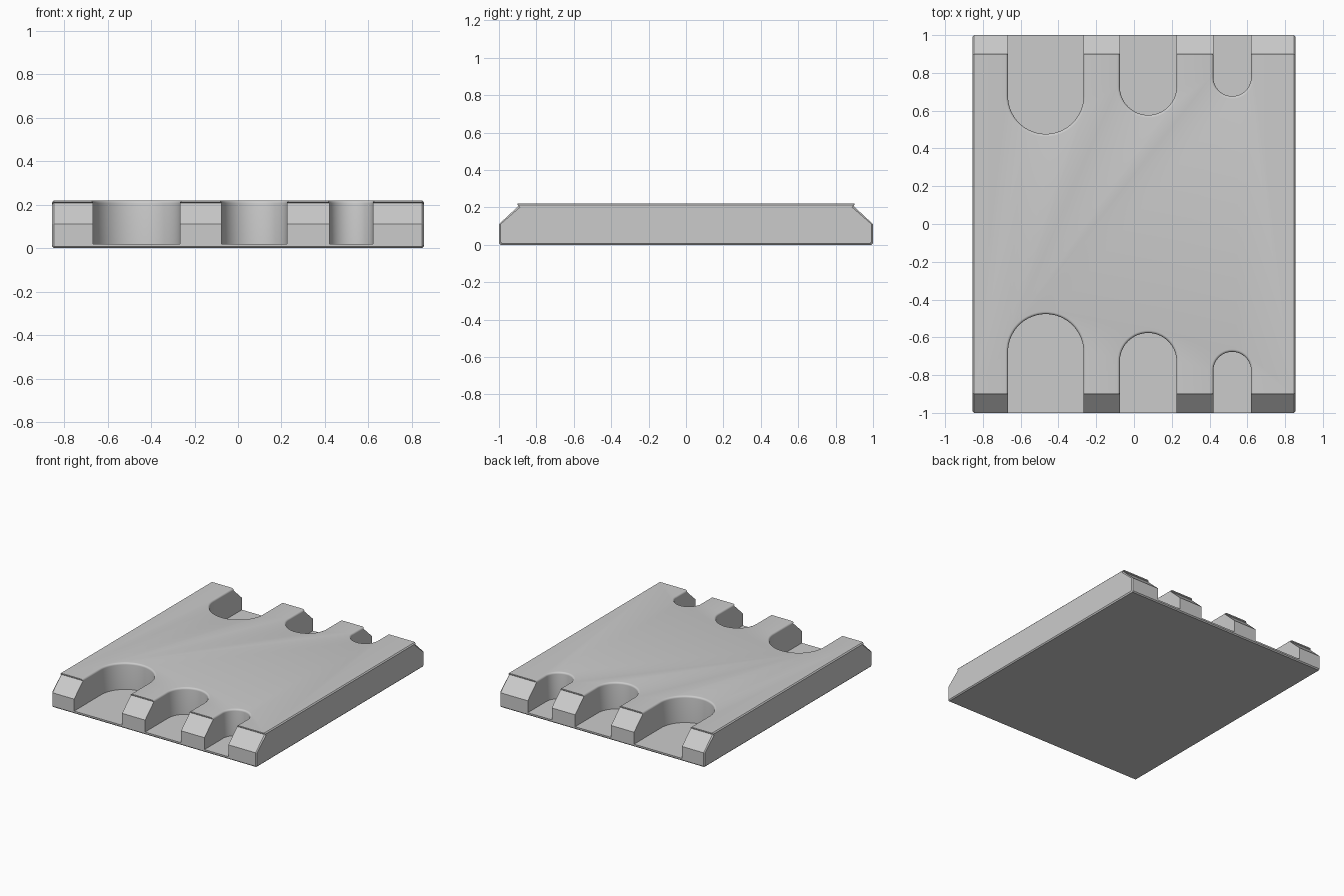
import bpy, bmesh
from math import sin, cos, pi, radians

if "Cube" in bpy.data.objects:
    bpy.data.objects.remove(bpy.data.objects["Cube"])

HALF_X, HEIGHT, EDGE, FLOOR = 0.855, 0.22, 0.008, 0.02

grey = bpy.data.materials.new("plain grey")
grey.use_nodes = True
color = (0.6, 0.6, 0.6, 1)
grey.diffuse_color = color
grey.node_tree.nodes["Principled BSDF"].inputs["Base Color"].default_value = color


def loft(name, rings):
    """Closed solid through a list of equal-length rings."""
    bm = bmesh.new()
    loops = [[bm.verts.new(p) for p in ring] for ring in rings]
    n = len(loops[0])
    for a, b in zip(loops, loops[1:]):
        for i in range(n):
            j = (i + 1) % n
            bm.faces.new((a[i], a[j], b[j], b[i]))
    bm.faces.new(loops[0])
    bm.faces.new(loops[-1])
    bmesh.ops.recalc_face_normals(bm, faces=bm.faces)
    mesh = bpy.data.meshes.new(name)
    bm.to_mesh(mesh)
    bm.free()
    mesh.materials.append(grey)
    obj = bpy.data.objects.new(name, mesh)
    bpy.context.collection.objects.link(obj)
    return obj


# Plate: side profile with chamfered ends and a thin lip, lofted across x
half_profile = [(1 - EDGE, 0), (1, EDGE), (1, 0.11), (0.895, 0.208),
                (0.9, 0.212), (0.9, HEIGHT)]
profile = half_profile + [(-y, z) for y, z in reversed(half_profile)]
mid = HEIGHT / 2


def section(x, inset):
    return [(x, y * (1 - inset), mid + (z - mid) * (1 - inset / mid)) for y, z in profile]


plate = loft("slotted_plate", [
    section(-HALF_X, EDGE), section(-HALF_X + EDGE, 0),
    section(HALF_X - EDGE, 0), section(HALF_X, EDGE)])


# Slot cutter: round-ended channel with a rounded upper rim
def slot_cutter(cx, r, cy, side):
    def ring(z, grow):
        R = r + grow
        pts = [(cx + R * cos(pi * i / 32), side * (cy - R * sin(pi * i / 32)), z)
               for i in range(33)]
        return pts + [(cx - R, side * 1.2, z), (cx + R, side * 1.2, z)]

    rim = 0.014
    rings = [ring(FLOOR, 0)]
    for i in range(6):
        a = pi / 2 * i / 5
        rings.append(ring(HEIGHT - rim + rim * sin(a), rim * (1 - cos(a))))
    rings.append(ring(HEIGHT + 0.05, rim))
    obj = loft("slot_cutter", rings)
    obj.hide_render = True
    return obj


# Three slot sizes, repeated on the front and back ends
bpy.context.view_layer.objects.active = plate
for cx, r, cy in [(-0.467, 0.2, 0.677), (0.075, 0.15, 0.727), (0.52, 0.1, 0.777)]:
    for side in (-1, 1):
        cutter = slot_cutter(cx, r, cy, side)
        mod = plate.modifiers.new("slot", 'BOOLEAN')
        mod.operation = 'DIFFERENCE'
        mod.solver = 'EXACT'
        mod.object = cutter
        bpy.ops.object.modifier_apply(modifier=mod.name)
        bpy.data.objects.remove(cutter)

# Smooth slot walls, crisp edges elsewhere
for o in bpy.context.selected_objects:
    o.select_set(False)
plate.select_set(True)
bpy.ops.object.shade_smooth_by_angle(angle=radians(30))
